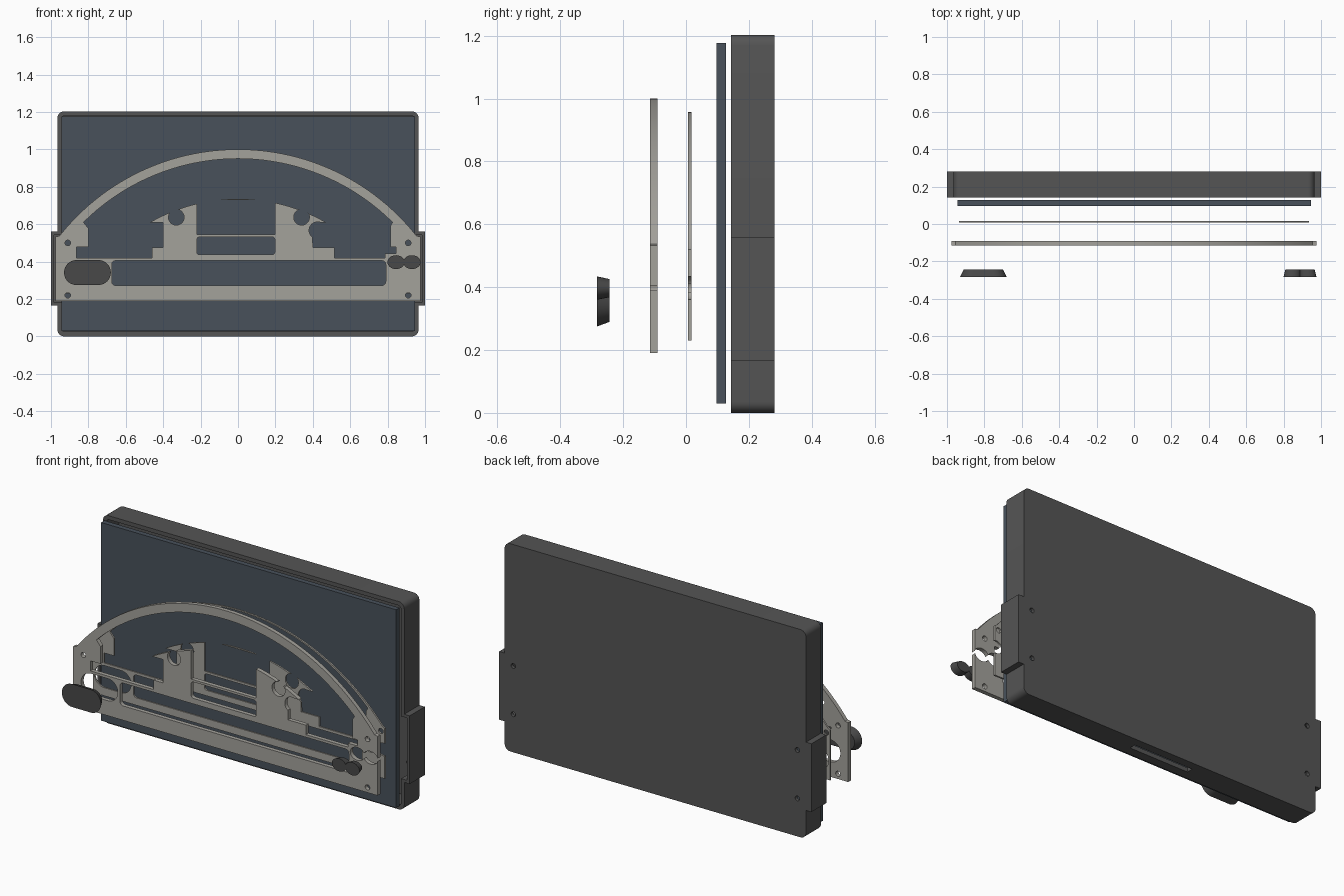
import bpy, bmesh
from math import sin, cos, acos, sqrt, radians, degrees
from mathutils import Vector
from mathutils.geometry import tessellate_polygon

if "Cube" in bpy.data.objects:
    bpy.data.objects.remove(bpy.data.objects["Cube"])


def material(name, rgb):
    m = bpy.data.materials.new(name)
    m.diffuse_color = (*rgb, 1)
    m.use_nodes = True
    m.node_tree.nodes["Principled BSDF"].inputs["Base Color"].default_value = m.diffuse_color
    return m


CASE = material("dark_grey", (0.09, 0.09, 0.09))
GLASS = material("slate", (0.065, 0.083, 0.105))
PLATE = material("warm_grey", (0.37, 0.36, 0.33))
CAP = material("charcoal", (0.065, 0.065, 0.065))


# 2D outline helpers, all in (x, z)
def arc(cx, cz, rx, a0, a1, n=16, rz=None):
    rz = rz or rx
    out = []
    for i in range(n + 1):
        a = radians(a0 + (a1 - a0) * i / n)
        out.append((cx + rx * cos(a), cz + rz * sin(a)))
    return out


def circle(cx, cz, r, n=20):
    return arc(cx, cz, r, 0, 360, n)[:-1]


def rrect(x0, x1, z0, z1, r, n=6):
    return (arc(x1 - r, z0 + r, r, -90, 0, n) + arc(x1 - r, z1 - r, r, 0, 90, n)
            + arc(x0 + r, z1 - r, r, 90, 180, n) + arc(x0 + r, z0 + r, r, 180, 270, n))


def dome(w, z_end, top, x0, x1, n=48):
    h = top - z_end
    R = (w * w + h * h) / (2 * h)
    xs = [x0 + (x1 - x0) * i / n for i in range(n + 1)]
    return [(x, top - R + sqrt(R * R - x * x)) for x in xs]


def twin_lobe(edge):
    """Two joined round lobes, opened where they cross x = edge."""
    rx, rz, z = 0.046, 0.037, 0.397
    e = degrees(acos(min(1, (edge - 0.93) / rx)))
    k = degrees(acos(0.0425 / rx))
    return (arc(0.93, z, rx, -e, -180 + k, 14, rz) + arc(0.845, z, rx, -k, -360 + k, 24, rz)[1:]
            + arc(0.93, z, rx, 180 - k, e, 14, rz)[1:])


def scaled(loop, sx, sz):
    cx = (min(p[0] for p in loop) + max(p[0] for p in loop)) / 2
    cz = (min(p[1] for p in loop) + max(p[1] for p in loop)) / 2
    return [(cx + (x - cx) * sx, cz + (z - cz) * sz) for x, z in loop]


def prism(name, loops, y0, y1, mat, back=None):
    """Extrude an outline with holes along y; back gives a tapered rear outline."""
    back = back or loops
    tris = tessellate_polygon([[Vector((x, z, 0)) for x, z in l] for l in loops])
    bm = bmesh.new()
    f = [bm.verts.new((x, y0, z)) for l in loops for x, z in l]
    b = [bm.verts.new((x, y1, z)) for l in back for x, z in l]
    for t in tris:
        bm.faces.new([f[i] for i in t])
        bm.faces.new([b[i] for i in reversed(t)])
    s = 0
    for l in loops:
        n = len(l)
        for i in range(n):
            j = (i + 1) % n
            bm.faces.new((f[s + i], f[s + j], b[s + j], b[s + i]))
        s += n
    bmesh.ops.recalc_face_normals(bm, faces=bm.faces)
    me = bpy.data.meshes.new(name)
    bm.to_mesh(me)
    bm.free()
    ob = bpy.data.objects.new(name, me)
    bpy.context.collection.objects.link(ob)
    if mat:
        me.materials.append(mat)
    return ob


def cut(ob, cutter):
    cutter.hide_render = True
    m = ob.modifiers.new("cut", 'BOOLEAN')
    m.object, m.solver = cutter, 'EXACT'
    bpy.context.view_layer.objects.active = ob
    bpy.ops.object.modifier_apply(modifier=m.name)
    bpy.data.objects.remove(cutter)


def eared(w, z0, z1, r, ear_w, e0, e1):
    right = (arc(w - r, z0 + r, r, -90, 0, 6) + [(w, e0), (ear_w, e0), (ear_w, e1), (w, e1)]
             + arc(w - r, z1 - r, r, 0, 90, 6))
    return right + [(-x, z) for x, z in reversed(right)]


# Rear case: eared tray with screw holes in the back and a port slot underneath
screws = [(sx * 0.91, z) for sx in (-1, 1) for z in (0.22, 0.50)]
case = prism("rear_case", [eared(0.965, 0, 1.203, 0.035, 1.0, 0.165, 0.56)]
             + [circle(x, z, 0.014) for x, z in screws], 0.143, 0.281, CASE)
cut(case, prism("cavity", [eared(0.945, 0.025, 1.18, 0.02, 0.983, 0.182, 0.543)], 0.1, 0.262, None))
cut(case, prism("slot", [rrect(-0.19, 0.19, -0.05, 0.1, 0.01)], 0.195, 0.232, None))

# Display panel
prism("display_panel", [[(-0.945, 0.03), (0.945, 0.03), (0.945, 1.177), (-0.945, 1.177)]],
      0.097, 0.127, GLASS)


# Upper opening shared by both plates, leaving two central pillars
def pillar(inner, cx):
    """Domed pillar top with a round notch, from outer tip to inner edge (left side)."""
    d = lambda a, b: dome(0.47, 0.61, 0.735, a, b, 6)
    return (d(-0.47, cx - 0.033) + arc(cx, 0.637, 0.042, 141, 439, 20)
            + d(cx + 0.008, inner))


left = ([(-0.80, 0.578), (-0.80, 0.478), (-0.864, 0.478), (-0.864, 0.42), (-0.46, 0.42),
         (-0.46, 0.475), (-0.40, 0.475), (-0.40, 0.61)] + pillar(-0.22, -0.33) + [(-0.22, 0.545)])
right = ([(0.197, 0.545)] + [(-x, z) for x, z in reversed(pillar(-0.197, -0.34))]
         + [(0.44, 0.61)] + arc(0.425, 0.567, 0.045, 75, 235, 14)
         + [(0.40, 0.475), (0.515, 0.475), (0.515, 0.42), (0.785, 0.42), (0.785, 0.443),
            (0.845, 0.443), (0.845, 0.478), (0.815, 0.478), (0.815, 0.59)])
opening = left + right + dome(0.826, 0.61, 0.95, 0.826, -0.826)
windows = [opening,
           rrect(-0.675, 0.79, 0.273, 0.405, 0.02),
           rrect(-0.22, 0.197, 0.437, 0.532, 0.015),
           rrect(-0.925, -0.69, 0.277, 0.405, 0.0635, 10)]


def bezel(name, half, z0, shoulder, arc_w, arc_z, top, y0, y1, holes):
    outer = ([(-half, z0), (half, z0)] + twin_lobe(half) + [(half, shoulder)]
             + dome(arc_w, arc_z, top, arc_w, -arc_w) + [(-half, shoulder)])
    return prism(name, [outer] + windows + [circle(x, z, 0.015) for x, z in holes], y0, y1, PLATE)


# Front bezel, thinner inner plate and its small arched sliver
bezel("front_bezel", 0.975, 0.19, 0.533, 0.955, 0.537, 1.0, -0.115, -0.091, screws)
bezel("inner_plate", 0.935, 0.23, 0.52, 0.92, 0.53, 0.957, 0.007, 0.017,
      [s for s in screws if s[1] > 0.4])
prism("arched_sliver", [dome(0.47, 0.61, 0.735, -0.11, 0.11, 12)], 0.007, 0.017, PLATE)

# Button caps, tapering towards the rear
oval = rrect(-0.93, -0.68, 0.275, 0.408, 0.0662, 14)
prism("oval_button", [oval], -0.283, -0.243, CAP, [scaled(oval, 0.84, 0.78)])
twin = twin_lobe(0.976)[:-1]
prism("twin_button", [twin], -0.283, -0.243, CAP, [scaled(twin, 0.88, 0.78)])

# Smooth curved walls, sharp edges kept
bpy.ops.object.select_all(action='SELECT')
bpy.context.view_layer.objects.active = case
bpy.ops.object.shade_smooth_by_angle(angle=radians(30))
